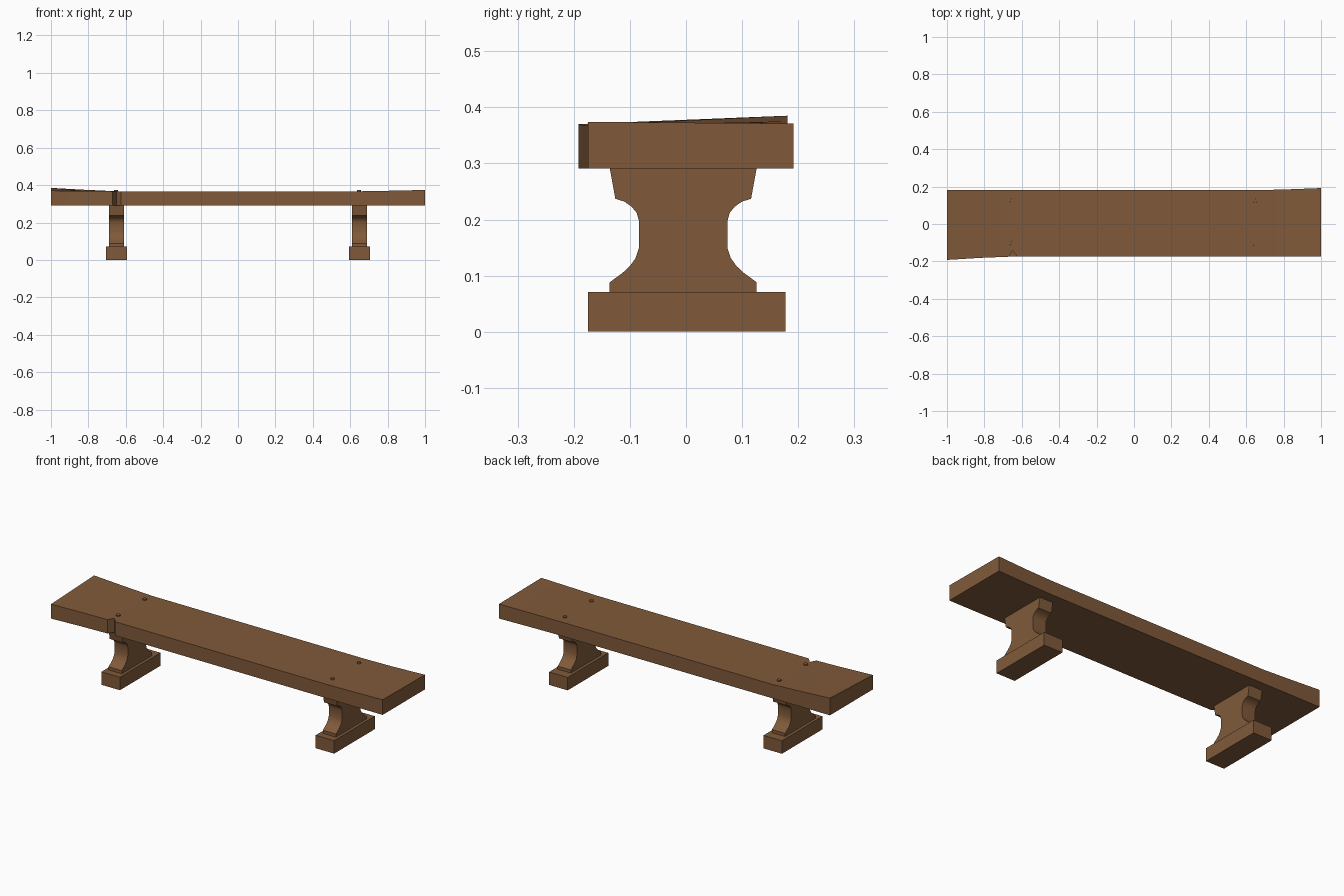
import bpy, bmesh, math

cube = bpy.data.objects.get("Cube")
if cube:
    bpy.data.objects.remove(cube, do_unlink=True)

wood = bpy.data.materials.new("brown wood")
wood.use_nodes = True
COLOR = (0.216, 0.102, 0.042, 1)
wood.diffuse_color = COLOR
wood.node_tree.nodes["Principled BSDF"].inputs["Base Color"].default_value = COLOR


def finish(name, bm, angle=30):
    bmesh.ops.recalc_face_normals(bm, faces=bm.faces)
    mesh = bpy.data.meshes.new(name)
    bm.to_mesh(mesh)
    bm.free()
    mesh.materials.append(wood)
    obj = bpy.data.objects.new(name, mesh)
    bpy.context.collection.objects.link(obj)
    bpy.ops.object.select_all(action='DESELECT')
    obj.select_set(True)
    bpy.context.view_layer.objects.active = obj
    bpy.ops.object.shade_smooth_by_angle(angle=math.radians(angle))
    return obj


# Seat plank: cross-sections along x, with worn ends and a small notch
BOTTOM = 0.291
stations = [  # x, front y, back y, front top z, back top z
    (-1.0, -0.192, 0.181, 0.370, 0.385),
    (-0.82, -0.181, 0.181, 0.368, 0.375),
    (-0.67, -0.175, 0.181, 0.367, 0.368),
    (-0.65, -0.142, 0.181, 0.367, 0.367),
    (-0.625, -0.173, 0.181, 0.367, 0.367),
    (0.66, -0.174, 0.181, 0.367, 0.367),
    (0.82, -0.175, 0.185, 0.370, 0.368),
    (1.0, -0.175, 0.192, 0.374, 0.371),
]
bm = bmesh.new()
rings = [[bm.verts.new(p) for p in ((x, f, BOTTOM), (x, b, BOTTOM), (x, b, zb), (x, f, zf))]
         for x, f, b, zf, zb in stations]
for r, s in zip(rings, rings[1:]):
    for i in range(4):
        j = (i + 1) % 4
        bm.faces.new((r[i], r[j], s[j], s[i]))
bm.faces.new(rings[0])
bm.faces.new(rings[-1])
finish("seat_plank", bm)

# Half outline of the waisted leg: distance from centre, height
half = [(0.131, 0.07), (0.131, 0.088), (0.108, 0.105), (0.095, 0.117), (0.085, 0.131),
        (0.079, 0.149), (0.079, 0.198), (0.083, 0.212), (0.092, 0.223), (0.105, 0.232),
        (0.121, 0.237), (0.131, 0.292)]
outline = half + [(-y, z) for y, z in reversed(half)]

for side, sx in (("left", 0.65), ("right", -0.65)):
    # Waisted leg
    bm = bmesh.new()
    face = bm.faces.new([bm.verts.new((sx - 0.04, y - 0.005, z)) for y, z in outline])
    new = bmesh.ops.extrude_face_region(bm, geom=[face])["geom"]
    bmesh.ops.translate(bm, vec=(0.08, 0, 0),
                        verts=[v for v in new if isinstance(v, bmesh.types.BMVert)])
    finish(side + "_leg", bm)

    # Foot block
    bm = bmesh.new()
    bmesh.ops.create_cube(bm, size=1)
    bmesh.ops.scale(bm, vec=(0.112, 0.352, 0.071), verts=bm.verts)
    bmesh.ops.translate(bm, vec=(sx, 0.001, 0.0355), verts=bm.verts)
    finish(side + "_foot", bm)

    # Round pegs through the plank
    for end, y in (("front", -0.105), ("back", 0.125)):
        bm = bmesh.new()
        bmesh.ops.create_cone(bm, cap_ends=True, segments=10, radius1=0.012,
                              radius2=0.011, depth=0.02)
        bmesh.ops.translate(bm, vec=(sx - 0.003, y, 0.363), verts=bm.verts)
        finish(side + "_" + end + "_peg", bm, 40)
